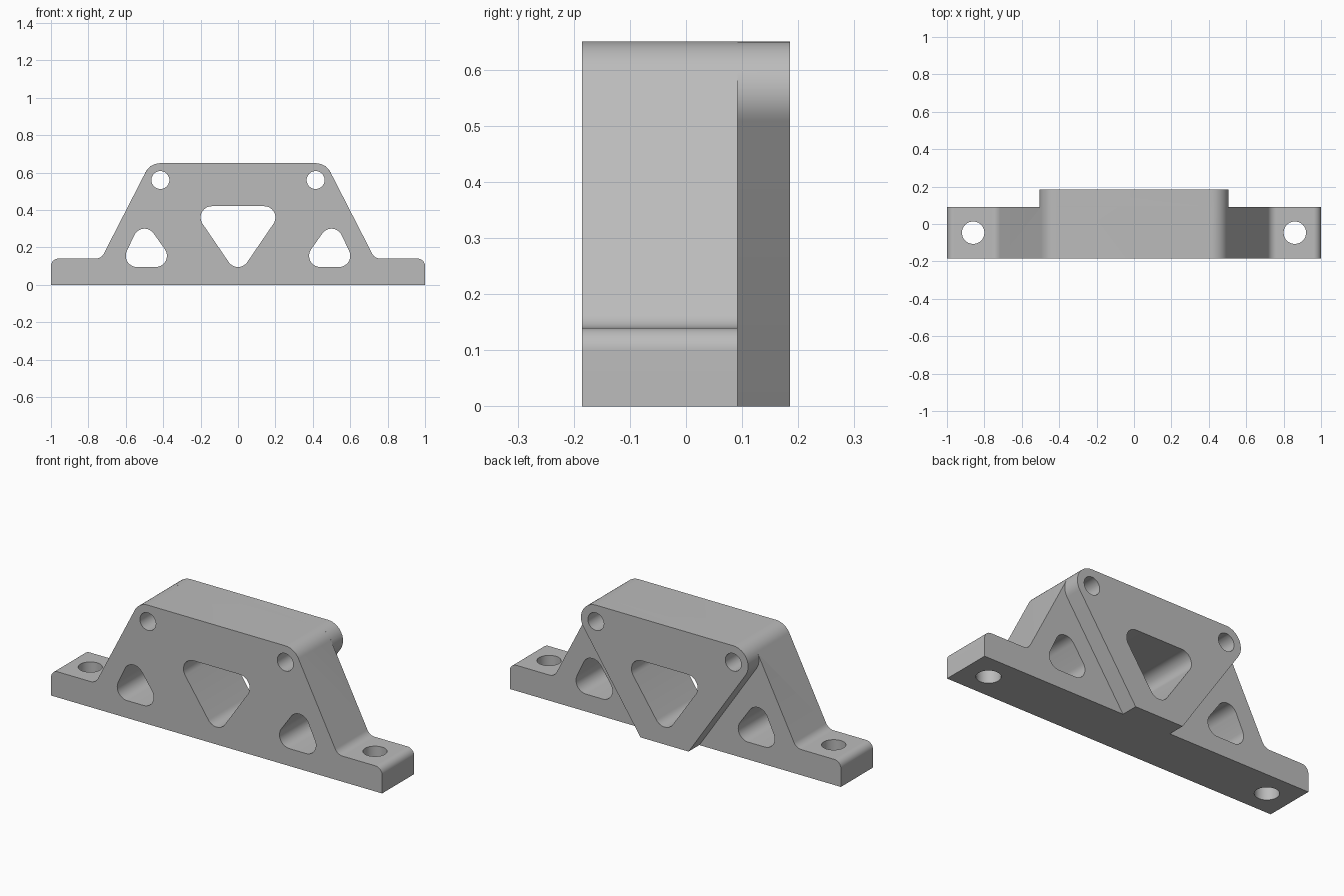
import bpy
import bmesh
import math
from mathutils import Vector

FRONT, STEP, BACK = -0.185, 0.092, 0.185
CORNER_R = 0.09
EYE = (0.415, 0.56)

old = bpy.data.objects.get("Cube")
if old:
    bpy.data.objects.remove(old, do_unlink=True)

grey = bpy.data.materials.new("plain grey")
grey.use_nodes = True
colour = (0.5, 0.5, 0.5, 1)
grey.diffuse_color = colour
grey.node_tree.nodes["Principled BSDF"].inputs["Base Color"].default_value = colour


def arc(centre, r, start, sweep, n=14):
    return [centre + r * Vector((math.cos(start + sweep * i / n),
                                 math.sin(start + sweep * i / n))) for i in range(n + 1)]


def rounded(corners):
    """Outline from (x, z, radius) corners, each one filleted."""
    out = []
    for i, (x, z, r) in enumerate(corners):
        p = Vector((x, z))
        if r == 0:
            out.append(p)
            continue
        a = (Vector(corners[i - 1][:2]) - p).normalized()
        b = (Vector(corners[(i + 1) % len(corners)][:2]) - p).normalized()
        half = a.angle(b) / 2
        centre = p + (a + b).normalized() * r / math.sin(half)
        t0 = p + a * r / math.tan(half) - centre
        t1 = p + b * r / math.tan(half) - centre
        start = math.atan2(t0.y, t0.x)
        sweep = math.remainder(math.atan2(t1.y, t1.x) - start, math.tau)
        out += arc(centre, r, start, sweep)
    return out


def belt(centres, r):
    """Outline of a belt around equal circles, counter-clockwise."""
    pts = [Vector(c) for c in centres]
    out = []
    for i, p in enumerate(pts):
        d0, d1 = p - pts[i - 1], pts[(i + 1) % len(pts)] - p
        start = math.atan2(-d0.x, d0.y)
        sweep = (math.atan2(-d1.x, d1.y) - start) % math.tau
        out += arc(p, r, start, sweep)
    return out


def circle(centre, r):
    return arc(Vector(centre), r, 0, math.tau, 40)[:-1]


def mirrored(half):
    return half + [(-x, z, r) for x, z, r in reversed(half)]


def flipped(outline):
    return [Vector((-p.x, p.y)) for p in outline]


def prism(name, outline, lo, hi, vertical=False):
    """Extrude an outline along y, or along z when vertical."""
    bm = bmesh.new()
    verts = [bm.verts.new((p.x, p.y, lo) if vertical else (p.x, lo, p.y)) for p in outline]
    face = bm.faces.new(verts)
    ext = bmesh.ops.extrude_face_region(bm, geom=[face])
    moved = [v for v in ext["geom"] if isinstance(v, bmesh.types.BMVert)]
    shift = Vector((0, 0, hi - lo)) if vertical else Vector((0, hi - lo, 0))
    bmesh.ops.translate(bm, verts=moved, vec=shift)
    bmesh.ops.recalc_face_normals(bm, faces=bm.faces)
    mesh = bpy.data.meshes.new(name)
    bm.to_mesh(mesh)
    bm.free()
    mesh.materials.append(grey)
    obj = bpy.data.objects.new(name, mesh)
    bpy.context.collection.objects.link(obj)
    return obj


def combine(target, tool, operation):
    mod = target.modifiers.new(tool.name, "BOOLEAN")
    mod.operation, mod.solver, mod.object = operation, "EXACT", tool
    bpy.context.view_layer.objects.active = target
    bpy.ops.object.modifier_apply(modifier=mod.name)
    bpy.data.objects.remove(tool, do_unlink=True)


# Main plate with two mounting feet
bracket = prism("bracket", rounded(mirrored([
    (1, 0, 0), (1, 0.14, 0.04), (0.731, 0.14, 0.05), (0.4695, 0.65, CORNER_R)])),
    FRONT, STEP)

# Tapered boss on the back
boss = prism("back_boss", rounded(mirrored([
    (0.145, 0, 0), (0.5846, 0.65, CORNER_R)])), STEP, BACK)
combine(bracket, boss, "UNION")

# Central triangular window
holes = [belt([(0, 0.155), (0.14, 0.36), (-0.14, 0.36)], 0.06)]

# Side windows and upper bolt holes
side = belt([(0.44, 0.155), (0.54, 0.155), (0.5, 0.24)], 0.06)
for outline in (side, circle(EYE, 0.048)):
    holes += [outline, flipped(outline)]
for outline in holes:
    combine(bracket, prism("window_cutter", outline, -0.4, 0.4), "DIFFERENCE")

# Vertical bolt holes through the feet
for x in (-0.86, 0.86):
    cutter = prism("foot_cutter", circle((x, (FRONT + STEP) / 2), 0.06), -0.2, 0.4, True)
    combine(bracket, cutter, "DIFFERENCE")

bpy.ops.object.select_all(action="DESELECT")
bracket.select_set(True)
bpy.context.view_layer.objects.active = bracket
bpy.ops.object.shade_smooth_by_angle(angle=math.radians(25))
